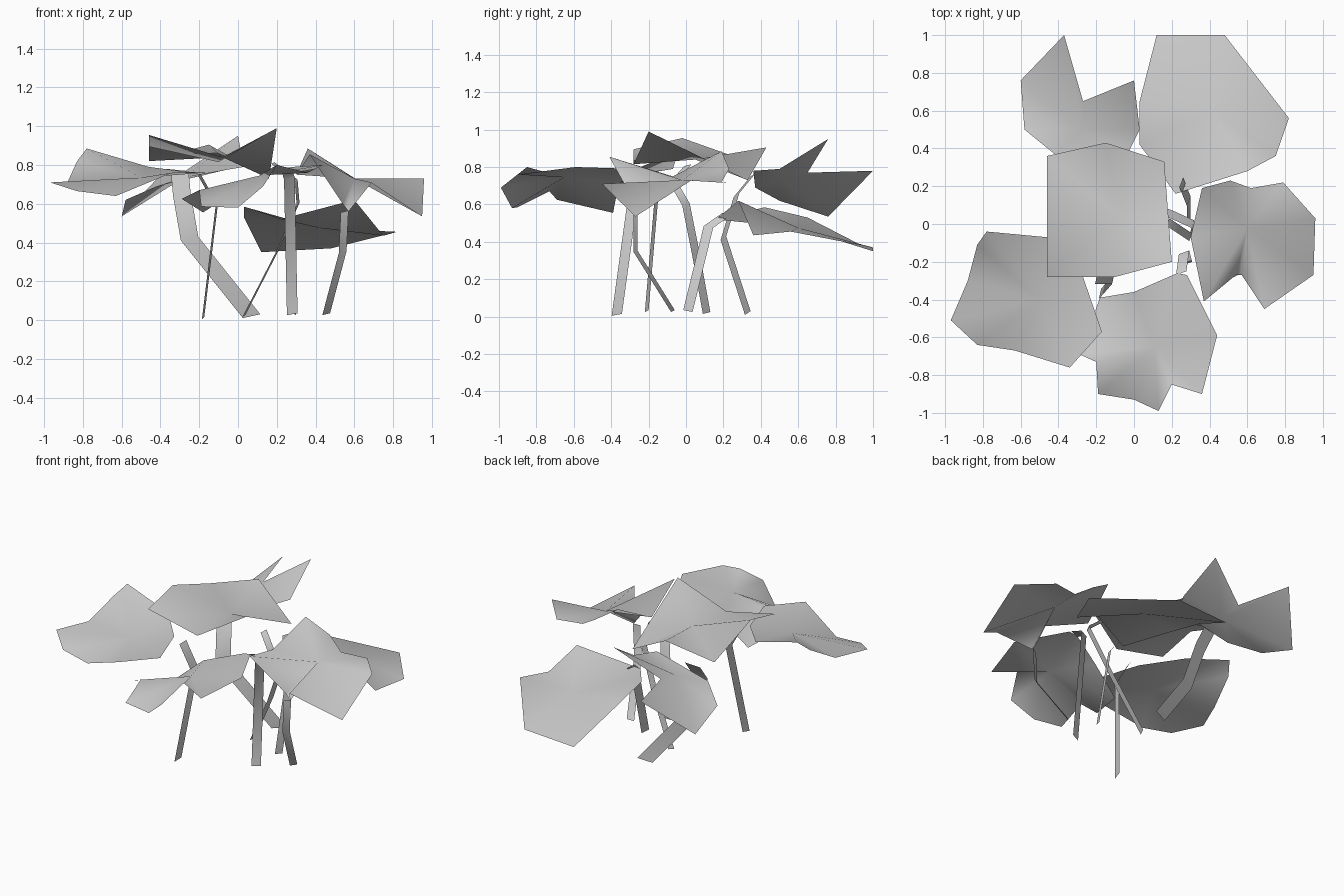
import bpy
from mathutils import Vector


def mesh_object(name, verts, faces):
    mesh = bpy.data.meshes.new(name)
    mesh.from_pydata(verts, [], faces)
    obj = bpy.data.objects.new(name, mesh)
    bpy.context.collection.objects.link(obj)
    for poly in mesh.polygons:
        poly.use_smooth = True


def leaf(name, centre, rim):
    """Angular leaf blade: a fan from its centre to the rim, given clockwise from above."""
    n = len(rim)
    mesh_object(name, [centre] + rim,
                [(0, (i + 1) % n + 1, i + 1) for i in range(n)])


def stem(name, path, across):
    """Flat ribbon stem following a bent path."""
    half = Vector(across) / 2
    verts = []
    for p in path:
        verts += [Vector(p) - half, Vector(p) + half]
    mesh_object(name, verts, [(2 * i, 2 * i + 1, 2 * i + 3, 2 * i + 2)
                              for i in range(len(path) - 1)])


# Low leaf at the back right
leaf("leaf_back_right", (.42, .60, .475), [
    (.12, 1, .35), (.48, 1, .37), (.82, .56, .455), (.75, .36, .435),
    (.60, .28, .62), (.22, .16, .52), (.03, .42, .585), (.03, .65, .53)])

# Notched leaf at the back left
leaf("leaf_back_left", (-.27, .50, .74), [
    (-.60, .76, .535), (-.37, 1, .78), (-.27, .65, .77), (0, .76, .95),
    (.03, .50, .79), (-.04, .36, .78), (-.42, .37, .69), (-.58, .50, .62)])

# Highest leaf in the middle
leaf("leaf_centre", (-.08, .05, .84), [
    (-.46, .36, .82), (-.15, .43, .905), (.16, .33, .73),
    (.20, -.20, .99), (-.10, -.28, .815), (-.46, -.28, .895), (-.46, -.02, .955)])

# Leaf at the front left
leaf("leaf_front_left", (-.50, -.40, .735), [
    (-.97, -.51, .71), (-.88, -.30, .71), (-.83, -.11, .82), (-.78, -.04, .885),
    (-.46, -.07, .79), (-.27, -.28, .765), (-.17, -.57, .76),
    (-.34, -.76, .76), (-.63, -.67, .64), (-.83, -.64, .665)])

# Leaf at the front
leaf("leaf_front", (.11, -.65, .745), [
    (-.18, -.39, .555), (0, -.36, .71), (.23, -.26, .78), (.28, -.27, .79),
    (.44, -.59, .80), (.36, -.90, .76), (.20, -.85, .80), (.13, -.99, .69),
    (0, -.93, .58), (-.19, -.90, .585), (-.20, -.73, .67), (-.29, -.69, .625)])

# Leaf on the right, folded down where its stem joins
leaf("leaf_right", (.60, -.02, .73), [
    (.30, -.07, .75), (.36, .19, .885), (.51, .23, .79), (.62, .19, .72),
    (.79, .22, .715), (.96, .03, .73), (.95, -.27, .535), (.69, -.45, .71),
    (.57, -.27, .56), (.54, -.27, .60), (.37, -.41, .855)])

# Bent ribbon stems
stem("stem_front_left", [(-.18, -.37, .01), (-.11, -.29, .59), (-.20, -.29, .75)],
     (.012, .055, .01))
stem("stem_back_left", [(.07, .33, .02), (-.25, .20, .42), (-.29, .27, .65),
                        (-.30, .36, .76)], (.09, .03, .02))
stem("stem_back_right", [(.29, .01, .03), (.29, .12, .48), (.25, .22, .55)],
     (.02, .05, -.01))
stem("stem_right", [(.455, -.07, .03), (.54, -.27, .35), (.55, -.27, .56)],
     (.04, .02, .01))
stem("stem_front", [(.28, -.21, .03), (.265, -.15, .73), (.25, -.26, .78)],
     (.055, .02, .01))
stem("stem_centre", [(.03, .11, .02), (.20, .05, .35), (.31, 0, .60),
                     (.30, -.07, .72), (.18, .01, .81)], (.015, .04, .01))
